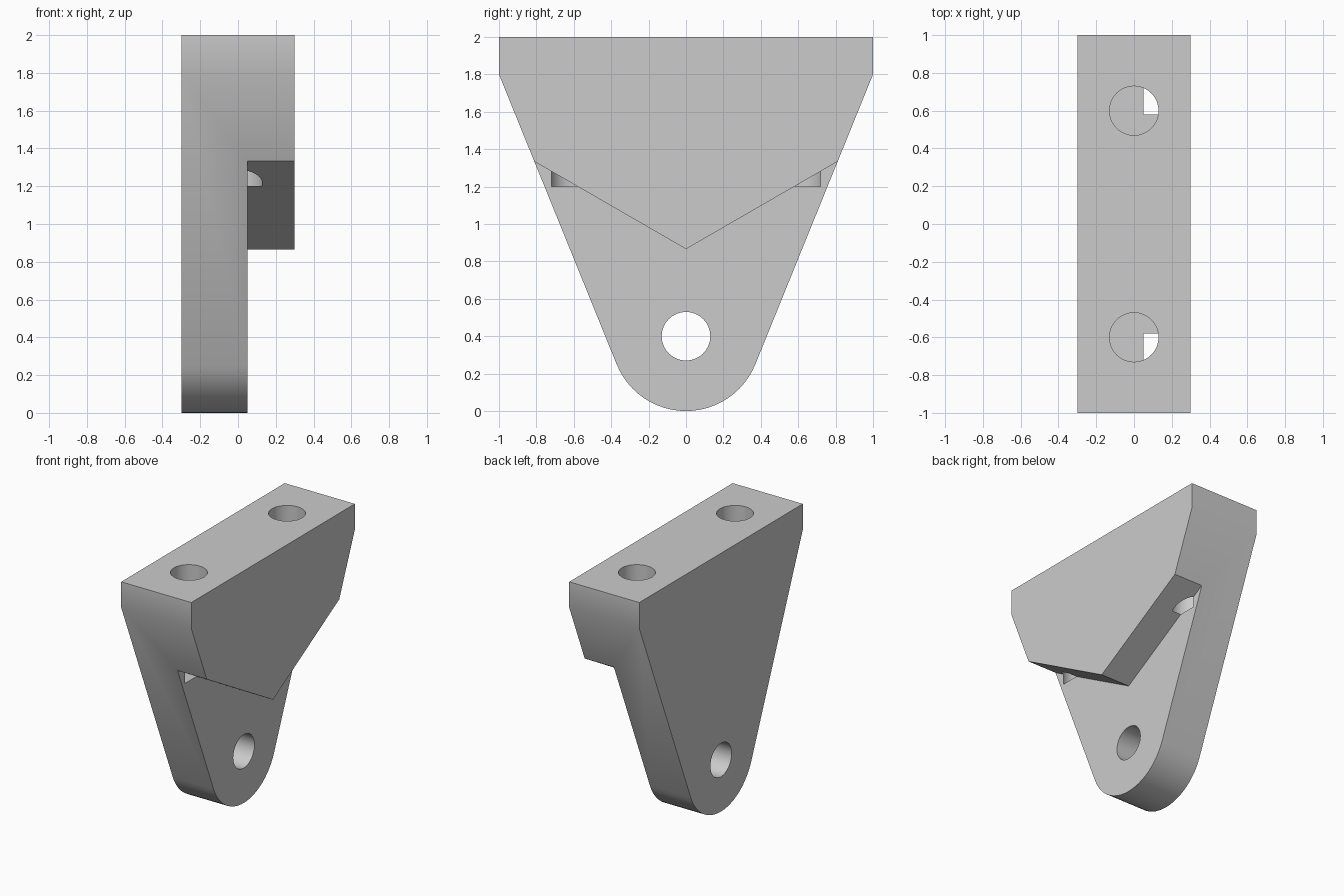
import bpy, math
from mathutils import Vector

cube = bpy.data.objects.get("Cube")
if cube:
    bpy.data.objects.remove(cube, do_unlink=True)

HALF_WIDTH = 0.3      # half thickness of the upper block
LUG_FACE = 0.05       # x of the recessed face of the lower lug
EYE_Z = 0.4           # height of the pivot eye
EYE_R = 0.4
BORE_R = 0.13

grey = bpy.data.materials.new("plain grey")
grey.use_nodes = True
colour = (0.6, 0.6, 0.6, 1)
grey.diffuse_color = colour
grey.node_tree.nodes["Principled BSDF"].inputs["Base Color"].default_value = colour


def prism(name, profile, x0, x1):
    """Extrude a (y, z) outline, listed anticlockwise, from x0 to x1."""
    n = len(profile)
    verts = [(x, y, z) for x in (x0, x1) for y, z in profile]
    faces = [tuple(reversed(range(n))), tuple(range(n, 2 * n))]
    faces += [(i, (i + 1) % n, (i + 1) % n + n, i + n) for i in range(n)]
    mesh = bpy.data.meshes.new(name)
    mesh.from_pydata(verts, [], faces)
    mesh.materials.append(grey)
    obj = bpy.data.objects.new(name, mesh)
    bpy.context.collection.objects.link(obj)
    return obj


def bore(name, location, depth, rotation=(0, 0, 0)):
    bpy.ops.mesh.primitive_cylinder_add(vertices=32, radius=BORE_R, depth=depth,
                                        location=location, rotation=rotation)
    obj = bpy.context.object
    obj.name = name
    obj.data.materials.append(grey)
    return obj


# Outline: square shoulders tapering tangentially into the rounded eye
shoulder = Vector((1, 1.8))
to_shoulder = shoulder - Vector((0, EYE_Z))
tangent = math.atan2(to_shoulder.y, to_shoulder.x) - math.acos(EYE_R / to_shoulder.length)
start, end, steps = math.pi - tangent, 2 * math.pi + tangent, 24
outline = [(1, 2), (-1, 2), (-1, 1.8)]
for i in range(steps + 1):
    a = start + (end - start) * i / steps
    outline.append((EYE_R * math.cos(a), EYE_Z + EYE_R * math.sin(a)))
outline.append(tuple(shoulder))
bracket = prism("hanger_bracket", outline, -HALF_WIDTH, HALF_WIDTH)

# Recess beside the lug, with a V-shaped ceiling at thirty degrees
apex, reach = 0.866, 1.2
rise = apex + reach * math.tan(math.radians(30))
recess = prism("recess_cutter",
               [(-reach, -0.2), (reach, -0.2), (reach, rise), (0, apex), (-reach, rise)],
               LUG_FACE, 0.6)

# Pivot bore through the lug and two blind mounting bores from the top
cutters = [recess, bore("pivot_cutter", (0, 0, EYE_Z), 1, (0, math.pi / 2, 0))]
for side in (-1, 1):
    cutters.append(bore("mounting_cutter", (0, side * 0.6, 1.7), 1))

for cutter in cutters:
    cutter.hide_render = True
    mod = bracket.modifiers.new(cutter.name, 'BOOLEAN')
    mod.operation = 'DIFFERENCE'
    mod.solver = 'EXACT'
    mod.object = cutter

# Bake the cuts, then drop the cutters
bpy.ops.object.select_all(action='DESELECT')
bpy.context.view_layer.objects.active = bracket
bracket.select_set(True)
for name in [m.name for m in bracket.modifiers]:
    bpy.ops.object.modifier_apply(modifier=name)
for cutter in cutters:
    bpy.data.objects.remove(cutter, do_unlink=True)
bpy.ops.object.shade_smooth_by_angle(angle=math.radians(30))
